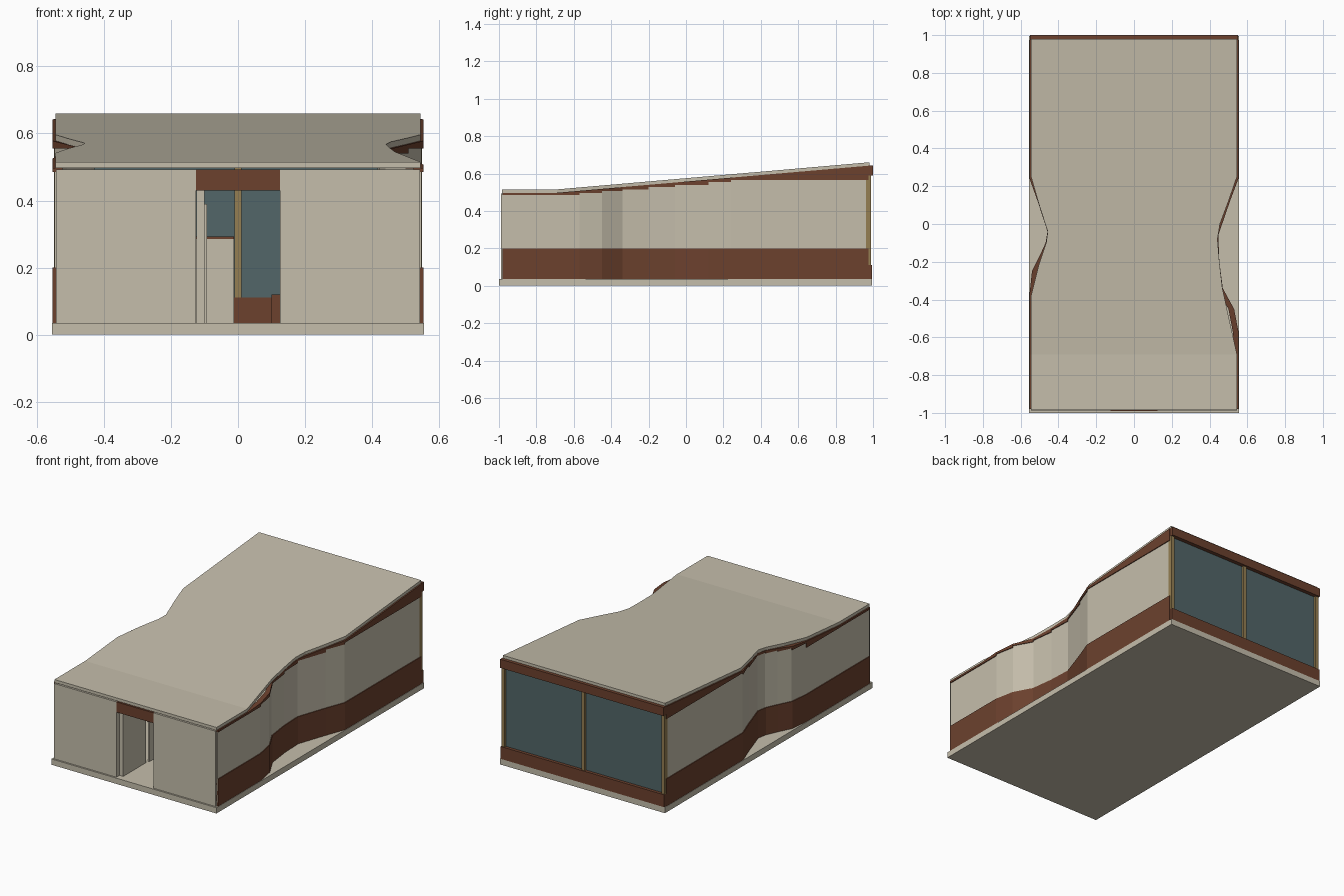
import bpy
import bmesh

cube = bpy.data.objects.get("Cube")
if cube:
    bpy.data.objects.remove(cube, do_unlink=True)


def material(name, colour):
    m = bpy.data.materials.new(name)
    m.use_nodes = True
    m.diffuse_color = (*colour, 1)
    m.node_tree.nodes["Principled BSDF"].inputs["Base Color"].default_value = (*colour, 1)
    return m


CREAM = material("cream plaster", (0.56, 0.515, 0.41))
BROWN = material("brown cladding", (0.15, 0.053, 0.027))
GLASS = material("tinted glass", (0.084, 0.133, 0.138))
WOOD = material("pale wood", (0.30, 0.21, 0.084))

FLOOR, KINK, SKIN = 0.035, -0.69, 0.018


def roof_top(y):
    return 0.515 + max(0, y - KINK) * 0.0868


def roof_under(y):
    return roof_top(y) - SKIN


def add_prism(bm, outline, low, high):
    """Upright prism; low and high are heights or functions of y."""
    def level(h):
        return [bm.verts.new((x, y, h(y) if callable(h) else h)) for x, y in outline]
    a, b = level(low), level(high)
    bm.faces.new(a[::-1])
    bm.faces.new(b)
    n = len(a)
    for i in range(n):
        j = (i + 1) % n
        bm.faces.new((a[i], a[j], b[j], b[i]))


def build(name, mat, prisms):
    bm = bmesh.new()
    for p in prisms:
        add_prism(bm, *p)
    bmesh.ops.recalc_face_normals(bm, faces=bm.faces)
    mesh = bpy.data.meshes.new(name)
    bm.to_mesh(mesh)
    bm.free()
    mesh.materials.append(mat)
    ob = bpy.data.objects.new(name, mesh)
    bpy.context.scene.collection.objects.link(ob)
    return ob


def box(name, mat, x0, x1, y0, y1, z0, z1):
    return build(name, mat, [([(x0, y0), (x1, y0), (x1, y1), (x0, y1)], z0, z1)])


# Base slab
box("base_slab", CREAM, -0.555, 0.555, -1, 0.995, 0, FLOOR)

# Side walls: brown plinth, cream panels with stepped tops, brown fascia
left_path = [(0.553, -0.98), (0.553, KINK), (0.553, -0.57), (0.53, -0.45), (0.47, -0.34),
             (0.452, -0.2), (0.446, -0.06), (0.508, 0.12), (0.553, 0.24), (0.553, 0.975)]
right_path = [(-0.553, -0.98), (-0.553, KINK), (-0.553, -0.37), (-0.54, -0.25), (-0.5, -0.17),
              (-0.468, -0.1), (-0.458, -0.04), (-0.51, 0.12), (-0.553, 0.24), (-0.553, 0.975)]


def strip(points, side, start, depth):
    outer = [(x - side * start, y) for x, y in points]
    inner = [(x - side * depth, y) for x, y in points]
    return outer + inner[::-1]


def panel_top(y):
    return min(0.565, roof_under(y) - 0.012)


for label, side, path in (("left", 1, left_path), ("right", -1, right_path)):
    panels, fascia = [], []
    for p, q in zip(path, path[1:]):
        top = panel_top(p[1])
        panels.append((strip((p, q), side, 0.005, 0.03), FLOOR, top))
        fascia.append((strip((p, q), side, 0, 0.03), top, roof_under))
    build(label + "_wall_plinth", BROWN, [(strip(path, side, 0, 0.03), FLOOR, 0.2)])
    build(label + "_wall_panels", CREAM, panels)
    build(label + "_wall_fascia", BROWN, fascia)

# Roof: flat front part and waisted sloping part
E = 0.545
sloped = [(-E, KINK), (E, KINK), (0.468, -0.34), (0.452, -0.2), (0.442, -0.08),
          (0.455, 0), (0.5, 0.12), (E, 0.25), (E, 0.98), (-E, 0.98), (-E, 0.25),
          (-0.505, 0.11), (-0.457, -0.04), (-0.465, -0.1), (-0.505, -0.22), (-E, -0.38)]
flat = [(-E, -0.985), (E, -0.985), (E, KINK), (-E, KINK)]
build("roof", CREAM, [(flat, roof_under, roof_top), (sloped, roof_under, roof_top)])

# Front wall with doorway
for label, side in (("left", 1), ("right", -1)):
    a, b = sorted((side * 0.125, side * 0.543))
    box("front_wall_" + label, CREAM, a, b, -0.99, -0.96, FLOOR, 0.493)
box("door_lintel", BROWN, -0.125, 0.125, -0.99, -0.96, 0.43, 0.493)
box("open_door", CREAM, -0.124, -0.1, -0.96, -0.74, FLOOR, 0.43)

# Interior pieces seen through the doorway
box("side_screen", CREAM, -0.1, -0.092, -0.72, -0.45, FLOOR, 0.39)
box("partition", CREAM, -0.4, -0.012, -0.3, -0.27, FLOOR, 0.285)
box("partition_cap", BROWN, -0.4, -0.012, -0.3, -0.27, 0.285, 0.293)
box("bench", BROWN, 0.1, 0.35, 0.3, 0.6, FLOOR, 0.12)

# Glazed back wall
box("back_sill", BROWN, -0.55, 0.55, 0.965, 0.995, FLOOR, 0.11)
box("back_header", BROWN, -0.55, 0.55, 0.975, 1, 0.59, 0.643)
box("back_glass", GLASS, -0.54, 0.54, 0.968, 0.976, 0.11, 0.64)
for label, x in (("left", 0.538), ("middle", 0), ("right", -0.538)):
    box("window_post_" + label, WOOD, x - 0.011, x + 0.011, 0.962, 0.989, 0.11, 0.6)
